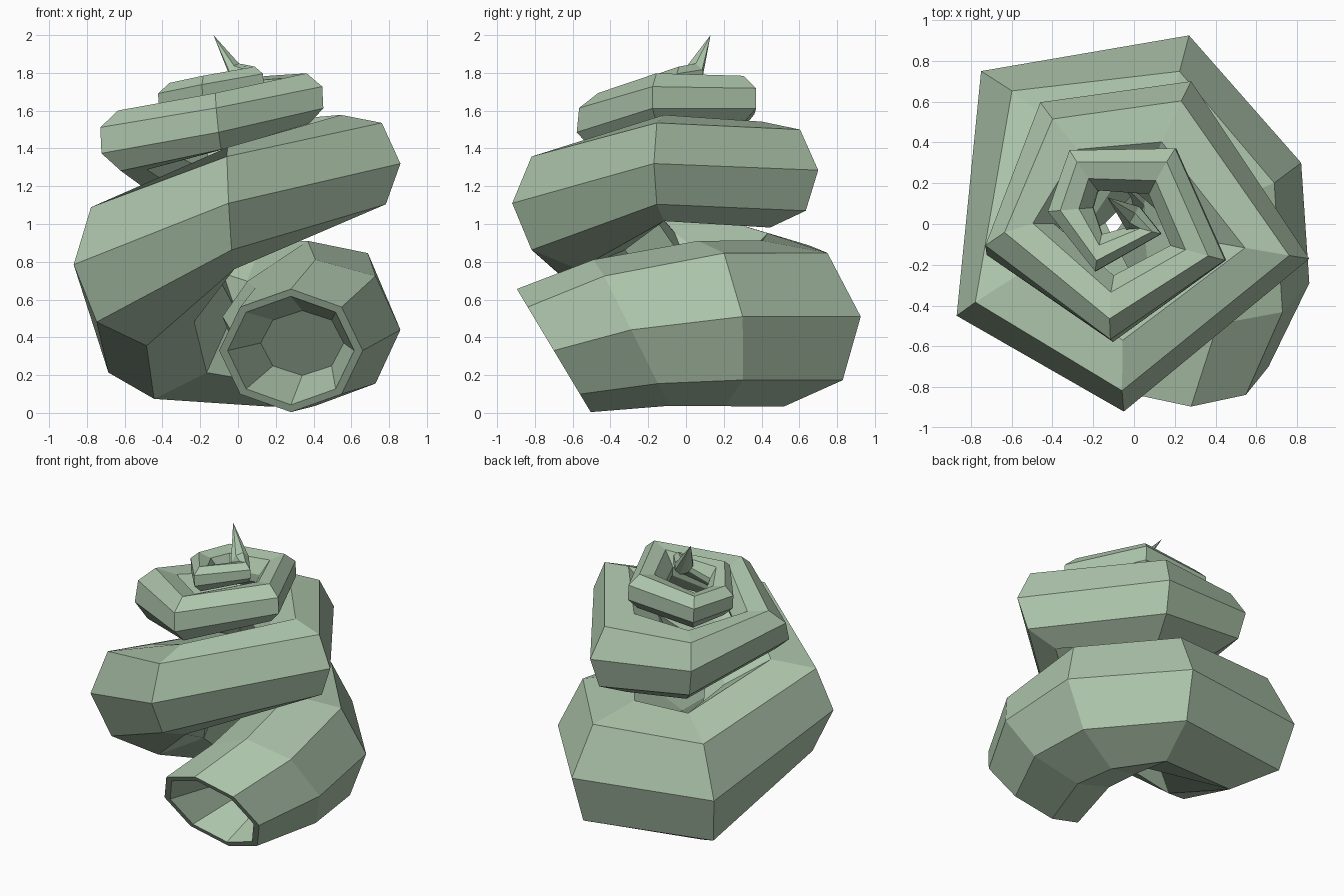
import bpy, bmesh, math
from mathutils import Vector

if "Cube" in bpy.data.objects:
    bpy.data.objects.remove(bpy.data.objects["Cube"])

SIDES = 8
# Spiral rings: outermost point x, y, z, azimuth (deg), tube radius
RINGS = [
    (.66, -.70, .33, 0, .38),
    (.86, -.29, .44, 0, .45),
    (.82, .30, .51, 20, .48),
    (.27, .925, .51, 75, .48),
    (-.75, .75, .55, 140, .48),
    (-.87, -.45, .785, 212, .43),
    (-.05, -.92, 1.11, 268, .35),
    (.86, -.17, 1.32, 350, .305),
    (.28, .70, 1.285, 65, .305),
    (-.46, .60, 1.31, 130, .26),
    (-.74, -.13, 1.45, 197, .19),
    (-.11, -.585, 1.55, 267, .17),
    (.46, -.18, 1.67, 345, .15),
    (.21, .38, 1.665, 60, .14),
    (-.32, .37, 1.63, 125, .13),
    (-.43, .06, 1.645, 185, .12),
    (-.19, -.24, 1.70, 260, .10),
    (.14, -.05, 1.765, 345, .08),
    (.03, .09, 1.79, 60, .07),
]
# Rings whose cross-section leans differently (x, y)
LEAN = {0: (0, -.6), 1: (0, -.5), 2: (0, -.15), 3: (-.03, -.12),
        4: (.13, -.02), 8: (-.05, -.07), 10: (0, .35), 11: (-.1, .1)}
APEX = (-.13, .13, 2.0)
SAG = .22  # how far the top of the tube sinks towards the axis


def frame(k):
    """Centre, outward axis and up axis of ring k."""
    x, y, z, az, r = RINGS[k]
    a = math.radians(az)
    out = Vector((math.cos(a), math.sin(a), 0))
    lx, ly = LEAN.get(k, (-.05, 0))
    return Vector((x, y, z)) - out * r, out, Vector((lx, ly, 1)).normalized()


def octagon(bm, centre, out, up, r, roll=0, sag=0):
    verts = []
    for i in range(SIDES):
        t = 2 * math.pi * i / SIDES + math.radians(roll)
        co = centre + out * r * math.cos(t) + up * r * math.sin(t)
        if math.sin(t) > .1:
            co.z -= sag * r * max(0, .7 - math.cos(t))
        verts.append(bm.verts.new(co))
    return verts


def bridge(bm, a, b):
    for i in range(SIDES):
        j = (i + 1) % SIDES
        bm.faces.new((a[i], a[j], b[j], b[i]))


bm = bmesh.new()

# Coiled tube: the upper whorls turn a flat side outwards
loops = []
for k, ring in enumerate(RINGS):
    c, out, up = frame(k)
    roll = min(22.5, max(0, (k - 8) * 10))
    sag = SAG if k > 1 else .1 * k
    loops.append(octagon(bm, c, out, up, ring[4], roll, sag))
for a, b in zip(loops, loops[1:]):
    bridge(bm, a, b)

# Pointed tip
tip = bm.verts.new(APEX)
last = loops[-1]
for i in range(SIDES):
    bm.faces.new((last[i], last[(i + 1) % SIDES], tip))

# Mouth: flat rim, then a tapered recess with a floor
c, out, up = frame(0)
rim = octagon(bm, c, out, up, .335)
floor_up = Vector((0, -.8, 1)).normalized()
floor = octagon(bm, c + Vector((.06, .30, .04)), out, floor_up, .22)
bridge(bm, loops[0], rim)
bridge(bm, rim, floor)
bm.faces.new(floor)

bmesh.ops.recalc_face_normals(bm, faces=bm.faces)
mesh = bpy.data.meshes.new("spiral_shell")
bm.to_mesh(mesh)
bm.free()
shell = bpy.data.objects.new("spiral_shell", mesh)
bpy.context.collection.objects.link(shell)

# Pale green colour
mat = bpy.data.materials.new("shell_green")
mat.diffuse_color = (.42, .56, .41, 1)
mat.use_nodes = True
mat.node_tree.nodes["Principled BSDF"].inputs["Base Color"].default_value = mat.diffuse_color
mesh.materials.append(mat)
